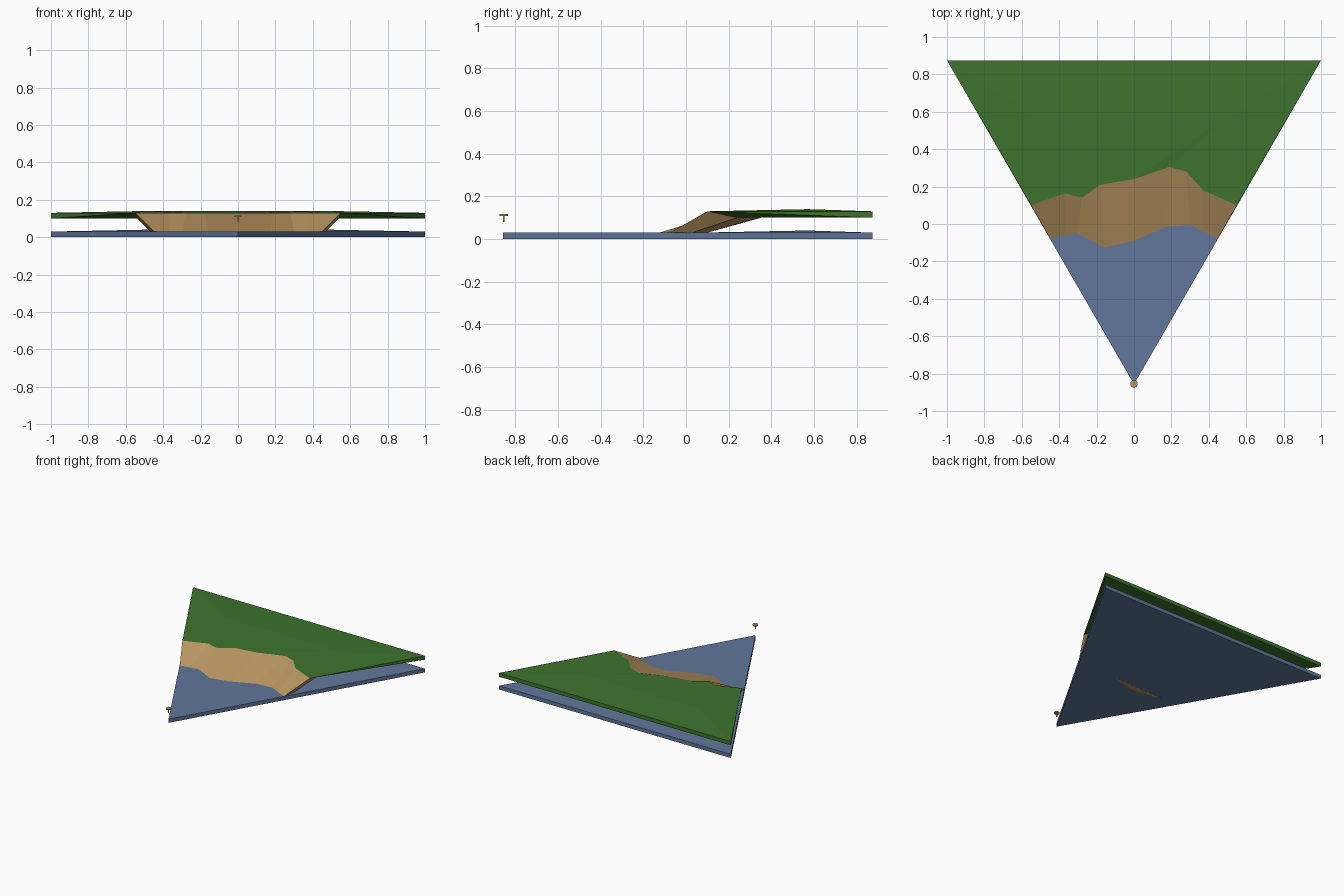
import bpy, math

if "Cube" in bpy.data.objects:
    bpy.data.objects.remove(bpy.data.objects["Cube"])

def material(name, rgb):
    m = bpy.data.materials.new(name)
    m.diffuse_color = (*rgb, 1)
    m.use_nodes = True
    m.node_tree.nodes["Principled BSDF"].inputs["Base Color"].default_value = m.diffuse_color
    return m

BLUE = material("water blue", (0.119, 0.184, 0.328))
GREEN = material("grass green", (0.048, 0.174, 0.027))
TAN = material("sand tan", (0.485, 0.305, 0.119))

def build(name, verts, faces, mat):
    me = bpy.data.meshes.new(name)
    me.from_pydata(verts, [], faces)
    me.materials.append(mat)
    ob = bpy.data.objects.new(name, me)
    bpy.context.collection.objects.link(ob)
    bpy.context.view_layer.objects.active = ob
    bpy.ops.object.mode_set(mode='EDIT')
    bpy.ops.mesh.select_all(action='SELECT')
    bpy.ops.mesh.normals_make_consistent(inside=False)
    bpy.ops.object.mode_set(mode='OBJECT')
    return ob

APEX, BACK = -0.857, 0.875
# Shore outlines: upper cliff edge and lower waterline
upper = [(-.55, .10), (-.37, .165), (-.28, .14), (-.18, .21), (0, .24),
         (.19, .305), (.28, .28), (.37, .18), (.55, .10)]
lower = [(-.45, -.075), (-.37, -.062), (-.3, -.05), (-.16, -.125), (0, -.09),
         (.17, -.015), (.3, -.005), (.37, -.04), (.45, -.075)]
n = len(upper)
F = [(x, y, .13) for x, y in upper]
B = [(x * .98, .24 + (y - .1) * .55, .10) for x, y in upper]
L = [(x, y, .03) for x, y in lower]
C = [(x * 1.04, y + .105, .03) for x, y in lower]

# Water: triangular slab with a slight rise towards the back
verts = [(0, APEX, .001), (1, BACK, .001), (-1, BACK, .001),
         (0, APEX, .03), (1, BACK, .03), (-1, BACK, .03),
         (.53, .061, .03), (-.53, .061, .03), (.5, .57, .04), (-.5, .57, .04)]
build("water_slab", verts,
      [(0, 2, 1), (0, 1, 4, 6, 3), (1, 2, 5, 4), (2, 0, 3, 7, 5),
       (3, 6, 7), (6, 8, 9, 7), (6, 4, 8), (7, 9, 5), (4, 5, 9, 8)], BLUE)

# Grass: upper slab with a thin front edge and undercut sides
verts = F + B + [(-1, BACK, .13), (1, BACK, .13), (-1, BACK, .10), (1, BACK, .10),
                 (-.5, .57, .14), (.5, .57, .14)]
tl, tr, bl, br, rl, rr = range(2 * n, 2 * n + 6)
faces = [(i, i + 1, rl if i < 4 else rr) for i in range(n - 1)]
faces += [(i, n + i, n + i + 1, i + 1) for i in range(n - 1)]
faces += [(4, rr, rl), (0, rl, tl), (n - 1, tr, rr), (rl, rr, tr, tl),
          (tl, tr, br, bl), (0, tl, bl), (0, bl, n),
          (n - 1, br, tr), (n - 1, 2 * n - 1, br),
          tuple(range(n, 2 * n)) + (br, bl)]
build("grass_slab", verts, faces, GREEN)

# Sand: sloping bank lofted between the two slabs
verts = L + F + B + C
faces = [(r * n + i, r * n + i + 1, (r + 1) % 4 * n + i + 1, (r + 1) % 4 * n + i)
         for r in range(4) for i in range(n - 1)]
faces += [(0, n, 2 * n, 3 * n), (n - 1, 2 * n - 1, 3 * n - 1, 4 * n - 1)]
build("sand_bank", verts, faces, TAN)

# Sand patch showing on the underside
patch = [(-.31, -.065), (-.22, -.092), (-.13, -.108), (-.03, -.1), (.05, -.082), (.134, -.052)]
k = len(patch)
build("underside_sand", [(x, y, z) for z in (0, .002) for x, y in patch],
      [tuple(range(k)), tuple(range(k, 2 * k))] +
      [(i, (i + 1) % k, (i + 1) % k + k, i + k) for i in range(k)], TAN)

# Small peg above the front corner
for name, r, z0, z1 in (("peg_stem", .004, .08, .108), ("peg_head", .02, .108, .117)):
    bpy.ops.mesh.primitive_cylinder_add(vertices=12, radius=r, depth=z1 - z0,
                                        location=(0, -.855, (z0 + z1) / 2))
    ob = bpy.context.object
    ob.name = name
    ob.data.materials.append(TAN)
